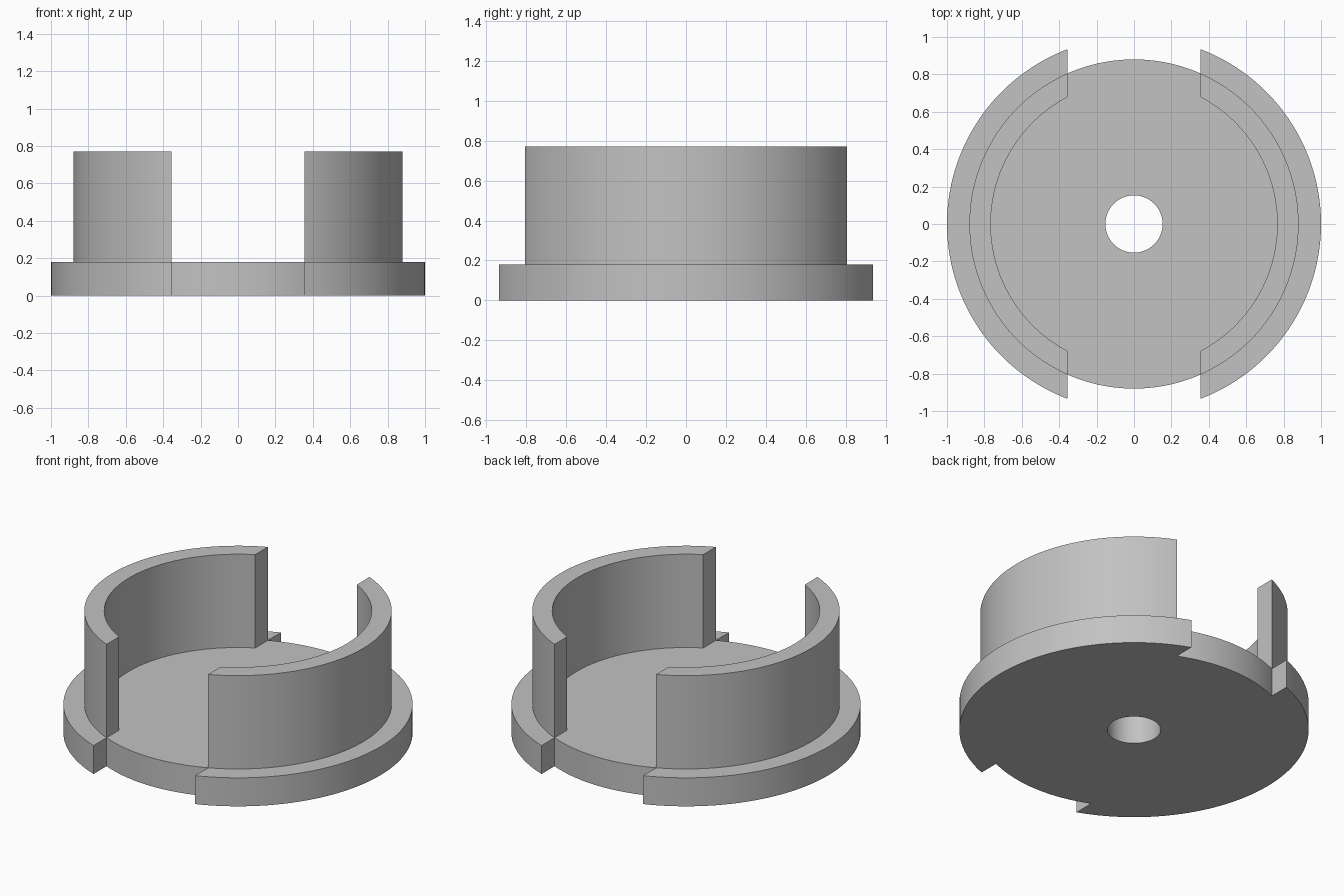
import bpy
import bmesh
from math import acos, cos, sin, pi, radians

if "Cube" in bpy.data.objects:
    bpy.data.objects.remove(bpy.data.objects["Cube"], do_unlink=True)

FLANGE_R, WALL_R, INNER_R, HOLE_R = 1.0, 0.88, 0.766, 0.153
SLOT = 0.355            # half width of the front and back slots
PLATE_Z, TOP_Z = 0.18, 0.77

grey = bpy.data.materials.new("plain grey")
grey.use_nodes = True
colour = (0.54, 0.54, 0.54, 1)
grey.diffuse_color = colour
grey.node_tree.nodes["Principled BSDF"].inputs["Base Color"].default_value = colour


def arc(r, start, end, steps):
    """Points along an arc, both ends included."""
    angles = [start + (end - start) * i / steps for i in range(steps + 1)]
    return [(r * cos(a), r * sin(a)) for a in angles]


def slot_angle(r):
    """Angle at which a circle of radius r meets the slot side."""
    return acos(SLOT / r)


def prism(name, loops, z0, z1, open_bottom=False):
    """Extrude closed outlines (further loops are holes) from z0 to z1."""
    bm = bmesh.new()
    edges = []
    for loop in loops:
        verts = [bm.verts.new((x, y, z0)) for x, y in loop]
        edges += [bm.edges.new((v, verts[i - 1])) for i, v in enumerate(verts)]
    bmesh.ops.triangle_fill(bm, use_beauty=True, use_dissolve=False, edges=edges)
    bottom = bm.faces[:]
    result = bmesh.ops.extrude_face_region(bm, geom=bottom, use_keep_orig=True)
    raised = [g for g in result["geom"] if isinstance(g, bmesh.types.BMVert)]
    bmesh.ops.translate(bm, vec=(0, 0, z1 - z0), verts=raised)
    bmesh.ops.recalc_face_normals(bm, faces=bm.faces[:])
    if open_bottom:
        low = [f for f in bm.faces if all(v.co.z < z0 + 0.001 for v in f.verts)]
        bmesh.ops.delete(bm, geom=low, context="FACES_ONLY")
    mesh = bpy.data.meshes.new(name)
    bm.to_mesh(mesh)
    bm.free()
    mesh.materials.append(grey)
    obj = bpy.data.objects.new(name, mesh)
    bpy.context.collection.objects.link(obj)
    return obj


# Base plate: disc with a centre hole and a flange interrupted by two slots
a_flange, a_wall, a_inner = map(slot_angle, (FLANGE_R, WALL_R, INNER_R))
outline = []
for turn in (0, pi):
    outline += arc(FLANGE_R, turn - a_flange, turn + a_flange, 56)
    outline += arc(WALL_R, turn + a_wall, turn + pi - a_wall, 24)
hole = arc(HOLE_R, 0, 2 * pi, 64)[:-1]
parts = [prism("base_plate", [outline, hole], 0, PLATE_Z)]

# Curved side walls standing on the plate
for name, turn in (("left_wall", 0), ("right_wall", pi)):
    crescent = arc(WALL_R, turn - a_wall, turn + a_wall, 56)
    crescent += arc(INNER_R, turn + a_inner, turn - a_inner, 56)
    parts.append(prism(name, [crescent], PLATE_Z, TOP_Z, open_bottom=True))

# Smooth curved faces, sharp rims
bpy.ops.object.select_all(action="DESELECT")
for part in parts:
    part.select_set(True)
bpy.context.view_layer.objects.active = parts[0]
bpy.ops.object.shade_smooth_by_angle(angle=radians(30))
